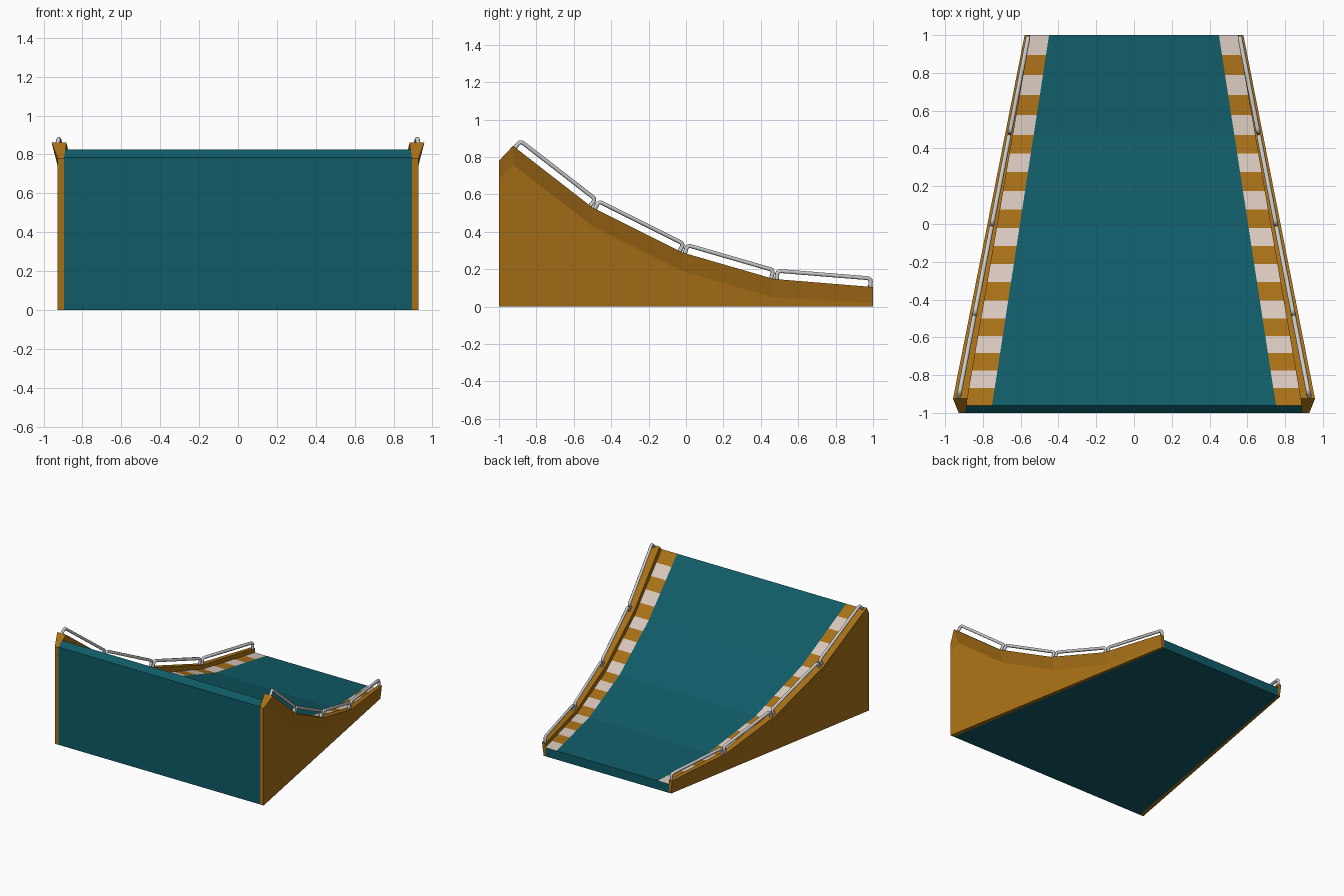
import bpy, bmesh, math
from mathutils import Vector

if "Cube" in bpy.data.objects:
    bpy.data.objects.remove(bpy.data.objects["Cube"])


def material(name, rgb):
    m = bpy.data.materials.new(name)
    m.diffuse_color = (*rgb, 1)
    m.use_nodes = True
    m.node_tree.nodes["Principled BSDF"].inputs["Base Color"].default_value = m.diffuse_color
    return m


TEAL = material("teal", (0.005, 0.105, 0.135))
OCHRE = material("ochre", (0.39, 0.16, 0.008))
WHITE = material("off_white", (0.68, 0.57, 0.50))

# Side profiles as (y, z)
PANEL = [(-1, 0.78), (-0.925, 0.86), (-0.5, 0.53), (-0.02, 0.29), (0.47, 0.148), (1, 0.105)]
DECK = [(-0.96, 0.825), (-0.5, 0.485), (-0.02, 0.245), (0.47, 0.115), (1, 0.07)]


def inner_x(y):
    return 0.895 - 0.173 * (y + 1)


def outer_x(y):
    return 0.928 - 0.18 * (y + 1)


def stripe_x(y):
    return 0.75 - 0.154 * (y + 0.95)


def finish(name, bm, mats):
    bmesh.ops.recalc_face_normals(bm, faces=bm.faces)
    me = bpy.data.meshes.new(name)
    bm.to_mesh(me)
    bm.free()
    for m in mats:
        me.materials.append(m)
    ob = bpy.data.objects.new(name, me)
    bpy.context.collection.objects.link(ob)
    return ob


# Ramp body: striped deck, front wall, floor and back edge as one closed loop
rows = []
for (y0, z0), (y1, z1) in zip(DECK, DECK[1:]):
    for i in range(5):
        t = i / 5
        rows.append((y0 + (y1 - y0) * t, z0 + (z1 - z0) * t))
rows += [DECK[-1], (1, 0), (-1, 0), (-1, 0.785)]
bm = bmesh.new()
grid = []
for y, z in rows:
    a, b = inner_x(y), stripe_x(y)
    grid.append([bm.verts.new((x, y, z)) for x in (-a, -b, b, a)])
for i in range(len(grid)):
    p, q = grid[i], grid[(i + 1) % len(grid)]
    for c in range(3):
        f = bm.faces.new((p[c], p[c + 1], q[c + 1], q[c]))
        if i < 20 and c != 1:
            f.material_index = 1 + i % 2
finish("ramp_body", bm, [TEAL, OCHRE, WHITE])


# Side panels with a flared top edge
def side_panel(name, s):
    bm = bmesh.new()
    rings = []
    for i, (y, z) in enumerate(PANEL):
        o = outer_x(y)
        flare = 0 if i == 0 else 0.045 - 0.017 * (y + 1)
        pts = [(inner_x(y), 0), (inner_x(y), z), (o + flare, z),
               (o, z - min(0.1, 0.8 * z)), (o, 0)]
        rings.append([bm.verts.new((s * x, y, h)) for x, h in pts])
    for p, q in zip(rings, rings[1:]):
        for c in range(5):
            d = (c + 1) % 5
            bm.faces.new((p[c], p[d], q[d], q[c]))
    bm.faces.new(rings[0])
    bm.faces.new(rings[-1])
    finish(name, bm, [OCHRE])


# Tubular rail with rounded corners standing on one panel segment
def rail(name, s, a, b):
    a, b = Vector(a), Vector(b)
    d = (b - a).normalized()
    n = Vector((-d.y, d.x))
    h, r = 0.045, 0.018
    a, b = a + d * 0.015, b - d * 0.015
    path = [a - n * 0.01]
    for k in range(4):
        t = math.pi / 2 * k / 3
        path.append(a + n * (h - r + r * math.sin(t)) + d * r * (1 - math.cos(t)))
    for k in range(4):
        t = math.pi / 2 * k / 3
        path.append(b + n * (h - r + r * math.cos(t)) - d * r * (1 - math.sin(t)))
    path.append(b - n * 0.01)
    cu = bpy.data.curves.new(name, "CURVE")
    cu.dimensions = "3D"
    cu.bevel_depth = 0.012
    cu.bevel_resolution = 1
    cu.use_fill_caps = True
    sp = cu.splines.new("POLY")
    sp.points.add(len(path) - 1)
    for pt, v in zip(sp.points, path):
        pt.co = (s * (0.925 - 0.193 * (v.x + 0.9)), v.x, v.y, 1)
    ob = bpy.data.objects.new(name, cu)
    bpy.context.collection.objects.link(ob)


for side, s in (("left", -1), ("right", 1)):
    side_panel(side + "_panel", s)
    for i in range(1, 5):
        rail(f"{side}_rail_{i}", s, PANEL[i], PANEL[i + 1])
